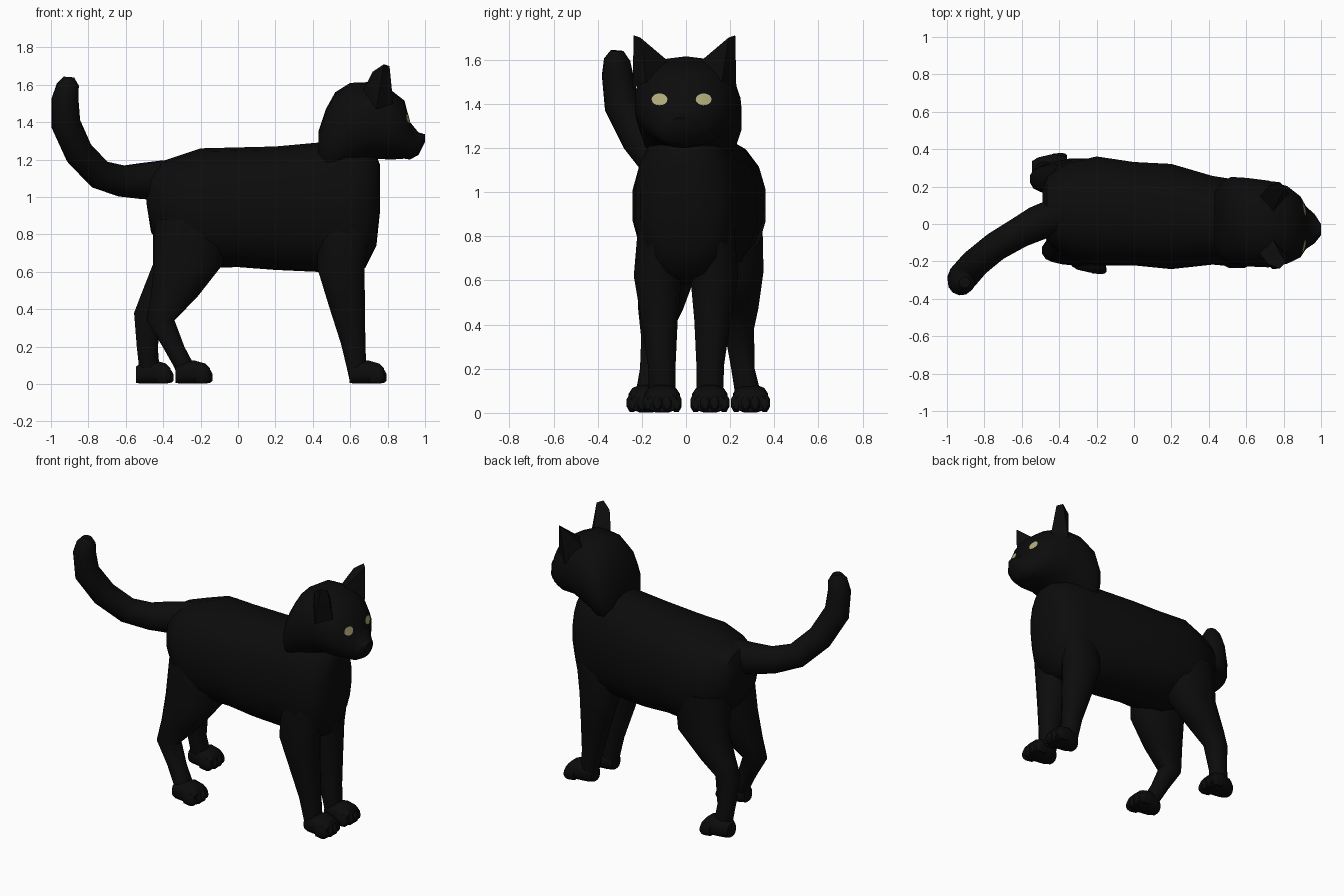
import bpy, bmesh, math
from mathutils import Vector
from mathutils.bvhtree import BVHTree

if "Cube" in bpy.data.objects:
    bpy.data.objects.remove(bpy.data.objects["Cube"])


def material(name, rgb):
    m = bpy.data.materials.new(name)
    m.diffuse_color = (*rgb, 1)
    m.use_nodes = True
    m.node_tree.nodes["Principled BSDF"].inputs["Base Color"].default_value = m.diffuse_color
    return m


FUR = material("black_fur", (0.0035, 0.0035, 0.0035))
EYE = material("pale_yellow_eye", (0.44, 0.41, 0.20))


def finish(bm, name, mat):
    bmesh.ops.recalc_face_normals(bm, faces=bm.faces)
    me = bpy.data.meshes.new(name)
    bm.to_mesh(me)
    bm.free()
    me.materials.append(mat)
    ob = bpy.data.objects.new(name, me)
    bpy.context.collection.objects.link(ob)
    return ob


def loft(name, rings, u, v=None, n=14, power=2.0):
    """Skin rings (x, y, z, ru, rv); v is fixed, or follows the path if None."""
    bm = bmesh.new()
    u = Vector(u)
    pts = [Vector(r[:3]) for r in rings]
    loops = []
    for i, (c, r) in enumerate(zip(pts, rings)):
        t = pts[min(i + 1, len(pts) - 1)] - pts[max(i - 1, 0)]
        w = Vector(v) if v else t.cross(u).normalized()
        loop = []
        for k in range(n):
            a = 2 * math.pi * (k + 0.5) / n
            ca, sa = math.cos(a), math.sin(a)
            pu = math.copysign(abs(ca) ** (2 / power), ca) * r[3]
            pv = math.copysign(abs(sa) ** (2 / power), sa) * r[4]
            loop.append(bm.verts.new(c + u * pu + w * pv))
        loops.append(loop)
    for a, b in zip(loops, loops[1:]):
        for k in range(n):
            bm.faces.new((a[k], a[(k + 1) % n], b[(k + 1) % n], b[k]))
    bm.faces.new(loops[0])
    bm.faces.new(loops[-1])
    return finish(bm, name, FUR)


X, Y, Z = (1, 0, 0), (0, 1, 0), (0, 0, 1)

# Body, from rump to chest
loft("body", [
    (-.49, .08, 1.04, .09, .07), (-.465, .08, .99, .18, .18),
    (-.35, .07, .95, .26, .26), (-.2, .07, .94, .295, .32),
    (0, .055, .945, .28, .32), (.2, .04, .94, .285, .33),
    (.42, .02, .945, .24, .345), (.58, 0, .94, .235, .36),
    (.68, 0, .94, .21, .32), (.74, 0, .98, .15, .24),
    (.76, 0, 1.05, .08, .12)], Y, Z, 18, 2.3)

# Neck and head, tapering to the nose
head = loft("head", [
    (.43, .02, 1.25, .15, .10), (.47, .02, 1.28, .21, .19),
    (.52, .02, 1.33, .235, .23), (.60, .01, 1.38, .24, .23),
    (.72, 0, 1.41, .235, .205), (.82, -.005, 1.385, .21, .185),
    (.89, -.015, 1.36, .165, .155), (.92, -.02, 1.30, .115, .10),
    (.965, -.025, 1.285, .08, .06), (1.0, -.03, 1.315, .03, .02)],
    Y, Z, 18, 2.2)

# Ears, one hull per side
for side, label in ((1, "left"), (-1, "right")):
    bm = bmesh.new()
    for x, y, z in ((.74, .07, 1.59), (.74, .235, 1.47), (.67, .15, 1.57),
                    (.83, .17, 1.50), (.72, .21, 1.67), (.78, .23, 1.71),
                    (.81, .20, 1.70)):
        bm.verts.new((x, y * side - .007, z))
    bmesh.ops.convex_hull(bm, input=bm.verts)
    finish(bm, label + "_ear", FUR)

# Eyes, thin discs laid on the face
tree = BVHTree.FromPolygons([v.co for v in head.data.vertices],
                            [p.vertices for p in head.data.polygons])
for y0, label in ((.08, "left"), (-.12, "right")):
    bm = bmesh.new()

    def on_face(y, z):
        hit = tree.ray_cast(Vector((2, y, z)), Vector((-1, 0, 0)))[0]
        return bm.verts.new((hit.x + .005, y, z))

    centre = on_face(y0, 1.42)
    rim = [[on_face(y0 + .036 * s * math.cos(k * math.pi / 8),
                    1.42 + .027 * s * math.sin(k * math.pi / 8))
            for k in range(16)] for s in (.5, 1)]
    for k in range(16):
        j = (k + 1) % 16
        bm.faces.new((centre, rim[0][k], rim[0][j]))
        bm.faces.new((rim[0][k], rim[1][k], rim[1][j], rim[0][j]))
    bmesh.ops.recalc_face_normals(bm, faces=bm.faces)
    if sum((f.normal.x for f in bm.faces)) < 0:
        bmesh.ops.reverse_faces(bm, faces=bm.faces)
    me = bpy.data.meshes.new(label + "_eye")
    bm.to_mesh(me)
    bm.free()
    me.materials.append(EYE)
    bpy.context.collection.objects.link(bpy.data.objects.new(label + "_eye", me))

# Tail, curving back, sideways and up
loft("tail", [(x, y, z, r, r) for x, y, z, r in (
    (-.38, .05, 1.09, .11), (-.50, .01, 1.085, .10), (-.62, -.05, 1.085, .085),
    (-.74, -.12, 1.12, .08), (-.85, -.21, 1.235, .08),
    (-.92, -.29, 1.39, .08), (-.925, -.31, 1.53, .072),
    (-.91, -.312, 1.60, .06), (-.905, -.312, 1.64, .03))],
    (.6, -.8, 0), None, 12)


# Paw with four toes
def paw(name, heel, y):
    loft(name, [(heel, y, .05, .045, .045), (heel + .03, y, .058, .065, .058),
                (heel + .10, y, .064, .082, .064), (heel + .16, y, .056, .082, .055),
                (heel + .185, y, .045, .07, .04)], Y, Z, 12, 2.6)
    for i in range(4):
        d = i - 1.5
        tip = heel + .205 - .012 * abs(d)
        ty = y + d * .043
        loft(f"{name}_toe_{i + 1}", [
            (tip - .08, ty, .05, .02, .045), (tip - .03, ty, .045, .026, .045),
            (tip - .01, ty, .04, .022, .035), (tip, ty, .035, .012, .02)],
            Y, Z, 8)


# Front legs, mirrored
for side, label in ((1, "left"), (-1, "right")):
    loft(label + "_front_leg", [
        (.57, side * .12, .85, .15, .10), (.55, side * .128, .62, .13, .112),
        (.582, side * .12, .42, .10, .085), (.615, side * .11, .22, .068, .065),
        (.632, side * .108, .10, .055, .062), (.64, side * .108, .02, .045, .055)],
        X, Y, 12, 2.2)
    paw(label + "_front_paw", .595, side * .108)

# Hind legs, in mid-stride
loft("right_hind_leg", [
    (-.25, -.05, .88, .20, .15), (-.265, -.085, .64, .19, .14),
    (-.34, -.115, .47, .13, .105), (-.415, -.14, .34, .078, .065),
    (-.345, -.155, .20, .06, .055), (-.285, -.17, .09, .058, .06),
    (-.27, -.175, .02, .045, .055)], X, Y, 12, 2.2)
paw("right_hind_paw", -.335, -.18)
loft("left_hind_leg", [
    (-.27, .20, .90, .19, .15), (-.29, .23, .64, .17, .125),
    (-.41, .24, .47, .115, .09), (-.48, .24, .38, .078, .07),
    (-.485, .258, .20, .058, .055), (-.475, .28, .09, .056, .06),
    (-.47, .288, .02, .045, .055)], X, Y, 12, 2.2)
paw("left_hind_paw", -.545, .292)

# Smooth shading with crisp creases
for ob in bpy.context.scene.objects:
    ob.select_set(True)
    bpy.context.view_layer.objects.active = ob
bpy.ops.object.shade_smooth_by_angle(angle=math.radians(45))
